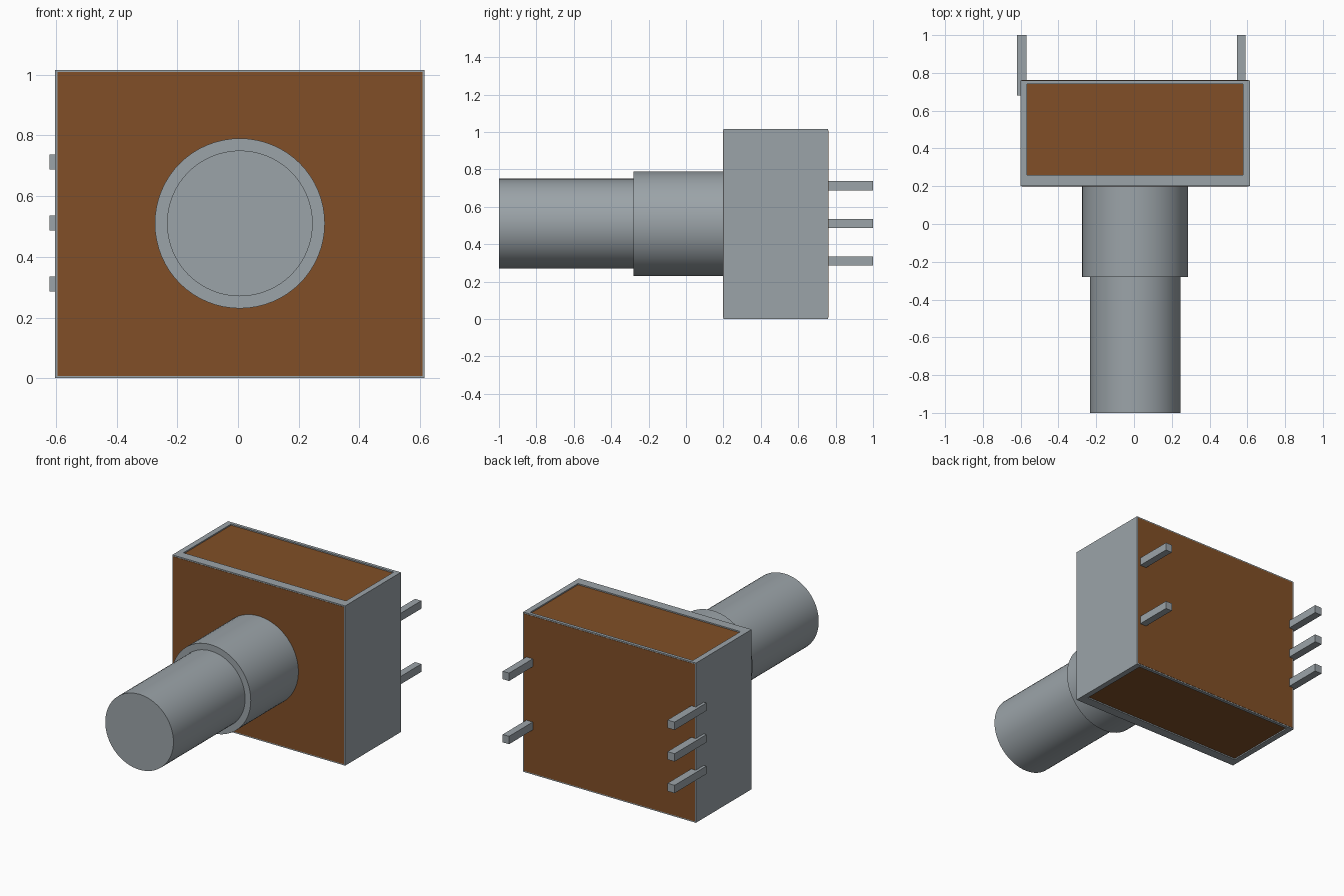
import bpy
import bmesh
import math
from mathutils import Matrix

if "Cube" in bpy.data.objects:
    bpy.data.objects.remove(bpy.data.objects["Cube"])


def material(name, rgb):
    m = bpy.data.materials.new(name)
    m.use_nodes = True
    m.diffuse_color = (*rgb, 1)
    bsdf = m.node_tree.nodes["Principled BSDF"]
    bsdf.inputs["Base Color"].default_value = (*rgb, 1)
    bsdf.inputs["Roughness"].default_value = 0.6
    return m


grey = material("metal grey", (0.33, 0.37, 0.395))
brown = material("board brown", (0.22, 0.078, 0.02))


def finish(name, bm, mat):
    bmesh.ops.recalc_face_normals(bm, faces=bm.faces)
    mesh = bpy.data.meshes.new(name)
    bm.to_mesh(mesh)
    bm.free()
    mesh.materials.append(mat)
    obj = bpy.data.objects.new(name, mesh)
    bpy.context.collection.objects.link(obj)
    return obj


def box(name, lo, hi, mat):
    bm = bmesh.new()
    size = [b - a for a, b in zip(lo, hi)]
    mid = [(a + b) / 2 for a, b in zip(lo, hi)]
    bmesh.ops.create_cube(bm, size=1, matrix=Matrix.Translation(mid) @ Matrix.Diagonal((*size, 1)))
    return finish(name, bm, mat)


# Housing shell: rectangular tube, open at top and bottom
HEIGHT = 1.016
outer = [(-0.602, 0.2), (0.614, 0.2), (0.614, 0.76), (-0.602, 0.76)]
inner = [(-0.566, 0.26), (0.578, 0.26), (0.578, 0.74), (-0.566, 0.74)]
bm = bmesh.new()
rings = [[bm.verts.new((x, y, z)) for x, y in loop]
         for loop, z in ((outer, 0), (outer, HEIGHT), (inner, HEIGHT), (inner, 0))]
for k in range(4):
    a, b = rings[k], rings[(k + 1) % 4]
    for i in range(4):
        j = (i + 1) % 4
        bm.faces.new((a[i], a[j], b[j], b[i]))
finish("housing_shell", bm, grey)

# Brown core: recessed at the open ends, showing on front and back
box("housing_core", (-0.595, 0.1985, 0.008), (0.607, 0.7615, HEIGHT - 0.008), brown)

# Collar and shaft: one lathed profile around the y axis
CX, CZ, SEGMENTS = 0.006, 0.51, 64
profile = [(0.28, 0.22), (0.28, -0.28), (0.24, -0.28), (0.24, -1.0)]
bm = bmesh.new()
rings = []
for r, y in profile:
    rings.append([bm.verts.new((CX + r * math.cos(t), y, CZ + r * math.sin(t)))
                  for t in (2 * math.pi * i / SEGMENTS for i in range(SEGMENTS))])
for a, b in zip(rings, rings[1:]):
    for i in range(SEGMENTS):
        j = (i + 1) % SEGMENTS
        bm.faces.new((a[i], a[j], b[j], b[i]))
bm.faces.new(rings[0])
bm.faces.new(rings[-1])
shaft = finish("shaft_and_collar", bm, grey)
bpy.ops.object.select_all(action="DESELECT")
shaft.select_set(True)
bpy.context.view_layer.objects.active = shaft
bpy.ops.object.shade_smooth_by_angle(angle=math.radians(35))

# Rear pins: three on the right side, two on the left
for side, x0, x1, heights in (("right", -0.62, -0.57, (0.31, 0.511, 0.712)),
                              ("left", 0.545, 0.59, (0.31, 0.712))):
    for n, z in enumerate(heights, 1):
        box(f"{side}_pin_{n}", (x0, 0.68, z - 0.025), (x1, 1.0, z + 0.025), grey)
